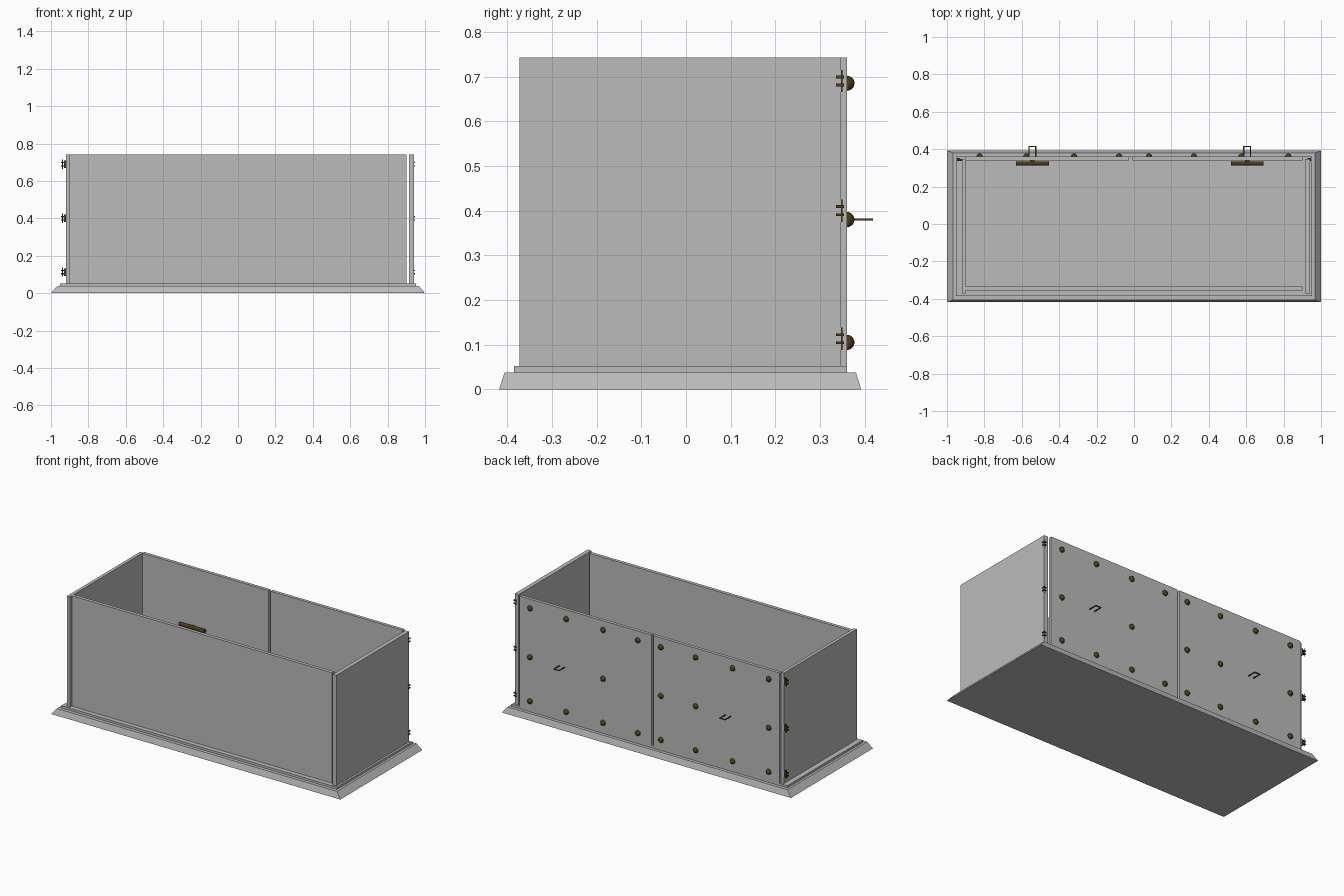
import bpy, bmesh
from math import pi
from mathutils import Matrix, Vector

cube = bpy.data.objects.get("Cube")
if cube:
    bpy.data.objects.remove(cube, do_unlink=True)


def material(name, rgb):
    m = bpy.data.materials.new(name)
    m.use_nodes = True
    m.diffuse_color = (*rgb, 1)
    m.node_tree.nodes["Principled BSDF"].inputs["Base Color"].default_value = (*rgb, 1)
    return m


GREY = material("panel_grey", (0.5, 0.5, 0.5))
BRONZE = material("dark_bronze", (0.08, 0.045, 0.008))


def finish(name, bm, mat, smooth=False):
    mesh = bpy.data.meshes.new(name)
    bm.to_mesh(mesh)
    bm.free()
    mesh.materials.append(mat)
    for p in mesh.polygons:
        p.use_smooth = smooth
    ob = bpy.data.objects.new(name, mesh)
    bpy.context.collection.objects.link(ob)
    return ob


def add_box(bm, x, y, z):
    lo, hi = Vector((x[0], y[0], z[0])), Vector((x[1], y[1], z[1]))
    mat = Matrix.Translation((lo + hi) / 2) @ Matrix.Diagonal((*(hi - lo), 1))
    return bmesh.ops.create_cube(bm, size=1, matrix=mat)["verts"]


def box(name, x, y, z, mat=GREY):
    bm = bmesh.new()
    add_box(bm, x, y, z)
    return finish(name, bm, mat)


# Plinth with sloping sides and a thin slab on top
STEP, FLOOR, TOP = 0.038, 0.052, 0.742
bm = bmesh.new()
for v in add_box(bm, (-1, 1), (-0.418, 0.392), (0, STEP)):
    if v.co.z > STEP / 2:
        v.co.x *= 0.968
        v.co.y -= 0.012 if v.co.y > 0 else -0.012
finish("plinth", bm, GREY)
box("floor_slab", (-0.953, 0.953), (-0.385, 0.36), (STEP, FLOOR))

# Walls and the two back doors
HEIGHT = (FLOOR, TOP)
BACK = 0.36
box("front_wall", (-0.9, 0.9), (-0.356, -0.335), HEIGHT)
box("right_wall", (-0.92, -0.9), (-0.372, 0.347), HEIGHT)
box("left_wall", (0.914, 0.94), (-0.372, 0.347), HEIGHT)
box("right_door", (-0.9, -0.026), (0.34, BACK), HEIGHT)
box("left_door", (-0.012, 0.9), (0.34, BACK), HEIGHT)

# Domed rivets, leaving room for the latches in the middle row
ROWS = (0.105, 0.38, 0.685)
COLUMNS = (0.08, 0.32, 0.575, 0.825)
for side, door in ((-1, "right"), (1, "left")):
    bm = bmesh.new()
    for z in ROWS:
        for i, x in enumerate(COLUMNS):
            if z == ROWS[1] and (i == 2 or (i == 0 and side > 0)):
                continue
            dome = bmesh.ops.create_uvsphere(bm, u_segments=16, v_segments=10, radius=0.017)
            bmesh.ops.translate(bm, verts=dome["verts"], vec=(side * x, BACK, z))
    # Keep the outer half of each dome
    bmesh.ops.bisect_plane(bm, geom=bm.verts[:] + bm.edges[:] + bm.faces[:],
                           plane_co=(0, BACK, 0), plane_no=(0, 1, 0), clear_inner=True)
    finish(door + "_door_rivets", bm, BRONZE, smooth=True)


def add_cylinder(bm, x, y, z, radius, height):
    bmesh.ops.create_cone(bm, cap_ends=True, segments=16, radius1=radius, radius2=radius,
                          depth=height, matrix=Matrix.Translation((x, y, z)))


# Hinges: a thin pin through two knuckles
for x, side in ((-0.938, "right"), (0.937, "left")):
    bm = bmesh.new()
    for z in (0.113, 0.4, 0.69):
        add_cylinder(bm, x, 0.348, z, 0.002, 0.05)
        for dz in (-0.009, 0.009):
            add_box(bm, (x - 0.009, x + 0.009), (0.336, 0.353), (z + dz - 0.003, z + dz + 0.003))
        if side == "right":
            add_box(bm, (-0.93, -0.92), (0.336, 0.347), (z - 0.02, z + 0.02))
    finish(side + "_hinges", bm, BRONZE)

# Latches: thin loop outside, rounded grip bar inside
for x, side in ((-0.543, "right"), (0.605, "left")):
    bm = bmesh.new()
    z = (0.378, 0.382)
    for s in (-1, 1):
        add_box(bm, (x + s * 0.018 - 0.003, x + s * 0.018 + 0.003), (BACK, 0.418), z)
    add_box(bm, (x - 0.015, x + 0.015), (0.411, 0.418), z)
    finish(side + "_latch_loop", bm, BRONZE)

    bm = bmesh.new()
    add_cylinder(bm, 0, 0, 0, 0.011, 0.175)
    bmesh.ops.transform(bm, verts=bm.verts, matrix=Matrix.Translation((x, 0.324, 0.38))
                        @ Matrix.Rotation(pi / 2, 4, "Y"))
    add_box(bm, (x - 0.012, x + 0.012), (0.325, 0.34), (0.374, 0.386))
    finish(side + "_grip_bar", bm, BRONZE)
